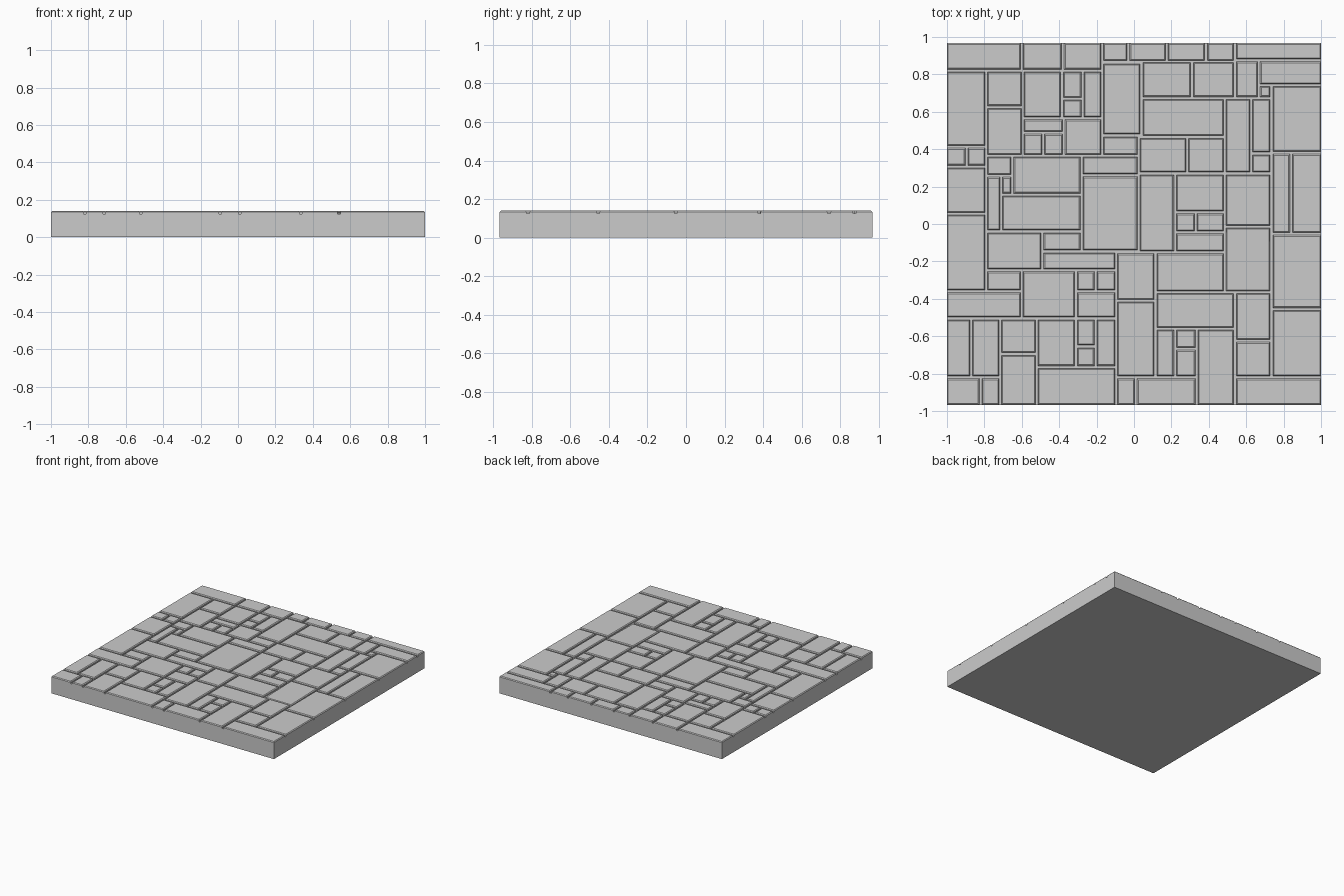
import bpy, bmesh

if "Cube" in bpy.data.objects:
    bpy.data.objects.remove(bpy.data.objects["Cube"])

HALF_X, HALF_Y = 1.0, 0.967
GROOVE_Z, TOP_Z = 0.124, 0.14
GAP, BEVEL = 0.007, 0.006


def make_object(name, bm):
    bmesh.ops.recalc_face_normals(bm, faces=bm.faces[:])
    mesh = bpy.data.meshes.new(name)
    bm.to_mesh(mesh)
    bm.free()
    ob = bpy.data.objects.new(name, mesh)
    bpy.context.collection.objects.link(ob)
    return ob


def add_block(bm, x0, x1, y0, y1, z0, z1, bevel=0.0, drop=0.0):
    """Block with a chamfered top; drop lowers the top along its -y side."""
    rings = []
    for z, s in ((z0, 0), (z1 - bevel, 0), (z1, bevel)):
        d = drop if z > z0 else 0
        rings.append([bm.verts.new(p) for p in (
            (x0 + s, y0 + s, z - d), (x1 - s, y0 + s, z - d),
            (x1 - s, y1 - s, z), (x0 + s, y1 - s, z))])
    for a, b in zip(rings, rings[1:]):
        for i in range(4):
            j = (i + 1) % 4
            bm.faces.new((a[i], a[j], b[j], b[i]))
    bm.faces.new(rings[-1])
    bm.faces.new(rings[0][::-1])


def tiles(bm, xs, ys, drop=0.0):
    """Fill the grid of cells between the groove centre lines xs and ys."""
    for xa, xb in zip(xs, xs[1:]):
        for yb, ya in zip(ys, ys[1:]):
            x0 = -HALF_X if xa <= -1 else xa + GAP
            x1 = HALF_X if xb >= 1 else xb - GAP
            y0 = -HALF_Y if ya <= -0.96 else ya + GAP
            y1 = HALF_Y if yb >= 0.96 else yb - GAP
            add_block(bm, x0, x1, y0, y1, GROOVE_Z, TOP_Z, BEVEL, drop)


# Solid slab below the stones
bm = bmesh.new()
add_block(bm, -HALF_X, HALF_X, -HALF_Y, HALF_Y, 0, GROOVE_Z)
bmesh.ops.remove_doubles(bm, verts=bm.verts[:], dist=1e-5)
make_object("slab_base", bm)

# Back edge row
bm = bmesh.new()
tiles(bm, [-1, -.60, -.38, -.17], [.97, .82])
tiles(bm, [-.17, -.03, .175, .385, .54], [.97, .866])
tiles(bm, [.54, 1], [.97, .875])
make_object("back_edge_stones", bm)

# Left edge column
bm = bmesh.new()
tiles(bm, [-1, -.79], [.82, .412])
tiles(bm, [-1, -.895, -.79], [.412, .307])
tiles(bm, [-1, -.79], [.307, .055, -.36])
tiles(bm, [-1, -.60], [-.36, -.505])
make_object("left_edge_stones", bm)

# Front left block
bm = bmesh.new()
tiles(bm, [-1, -.87, -.715], [-.505, -.82])
tiles(bm, [-1, -.82, -.715], [-.82, -.97])
tiles(bm, [-.715, -.52], [-.505, -.695, -.97])
tiles(bm, [-.52, -.31], [-.505, -.765])
tiles(bm, [-.31, -.205], [-.505, -.655, -.765])
tiles(bm, [-.205, -.095], [-.505, -.765])
tiles(bm, [-.52, -.095], [-.765, -.97])
tiles(bm, [-.79, -.60], [-.248, -.36])
tiles(bm, [-.60, -.31], [-.248, -.505])
tiles(bm, [-.31, -.205, -.095], [-.248, -.36])
tiles(bm, [-.31, -.095], [-.36, -.505])
make_object("front_left_stones", bm)

# Centre left block
bm = bmesh.new()
tiles(bm, [-.79, -.49], [-.04, -.248])
tiles(bm, [-.49, -.28], [-.04, -.147])
tiles(bm, [-.49, -.095], [-.147, -.248])
tiles(bm, [-.71, -.28], [.157, -.04])
tiles(bm, [-.79, -.71], [.257, -.04])
tiles(bm, [-.71, -.65], [.257, .157])
tiles(bm, [-.79, -.65], [.365, .257])
tiles(bm, [-.65, -.28], [.365, .157])
make_object("centre_left_stones", bm)

# Back left block
bm = bmesh.new()
tiles(bm, [-.79, -.595], [.82, .625, .365])
tiles(bm, [-.595, -.385], [.82, .565])
tiles(bm, [-.385, -.275], [.82, .67, .565])
tiles(bm, [-.275, -.17], [.82, .565])
tiles(bm, [-.595, -.375], [.565, .487])
tiles(bm, [-.595, -.485, -.375], [.487, .365])
tiles(bm, [-.375, -.17], [.565, .365])
make_object("back_left_stones", bm)

# Middle block
bm = bmesh.new()
tiles(bm, [-.17, .04], [.862, .473])
tiles(bm, [-.17, .025], [.473, .365])
tiles(bm, [-.28, .025], [.365, .26, -.147])
tiles(bm, [.025, .22], [.27, -.152])
tiles(bm, [.22, .485], [.27, .062])
tiles(bm, [.22, .33, .485], [.062, -.045])
tiles(bm, [.22, .485], [-.045, -.152])
make_object("middle_stones", bm)

# Back right block
bm = bmesh.new()
tiles(bm, [.04, .31, .54], [.87, .673])
tiles(bm, [.54, .668], [.875, .673])
tiles(bm, [.668, 1], [.875, .742])
tiles(bm, [.668, .735], [.742, .673])
tiles(bm, [.04, .485], [.673, .465])
tiles(bm, [.025, .285, .485], [.465, .27])
tiles(bm, [.485, .627], [.673, .27])
tiles(bm, [.627, .735], [.673, .377, .27])
make_object("back_right_stones", bm)

# Right edge column
bm = bmesh.new()
tiles(bm, [.735, 1], [.742, .38])
tiles(bm, [.735, .84, 1], [.38, -.053])
tiles(bm, [.735, 1], [-.053, -.455, -.82])
tiles(bm, [.54, 1], [-.82, -.97])
make_object("right_edge_stones", bm)

# Front right block
bm = bmesh.new()
tiles(bm, [.485, .735], [.27, -.015])
tiles(bm, [.54, .735], [-.365, -.625, -.82])
tiles(bm, [.115, .485], [-.152, -.365])
tiles(bm, [.115, .54], [-.365, -.56])
tiles(bm, [-.095, .115], [-.152, -.41, -.82])
tiles(bm, [-.095, .01, .335], [-.82, -.97])
tiles(bm, [.115, .22], [-.56, -.82])
tiles(bm, [.22, .335], [-.56, -.668, -.82])
tiles(bm, [.335, .54], [-.56, -.97])
make_object("front_right_stones", bm)

# Worn stone that dips toward the front
bm = bmesh.new()
tiles(bm, [.485, .735], [-.015, -.365], drop=0.007)
make_object("worn_stone", bm)
